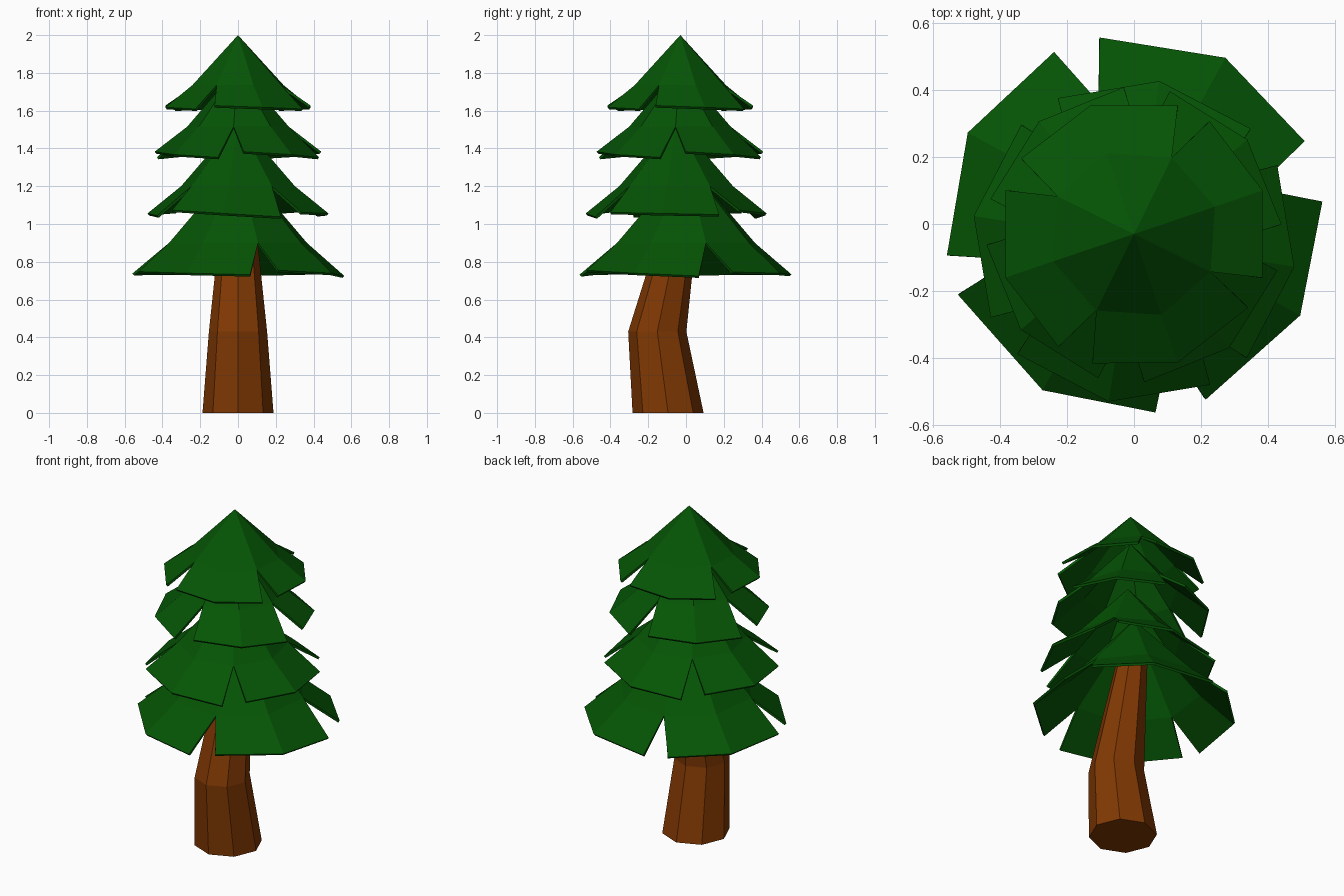
import bpy, bmesh
from math import sin, cos, radians

if "Cube" in bpy.data.objects:
    bpy.data.objects.remove(bpy.data.objects["Cube"])


def material(name, rgb):
    m = bpy.data.materials.new(name)
    m.diffuse_color = (*rgb, 1)
    m.use_nodes = True
    m.node_tree.nodes["Principled BSDF"].inputs["Base Color"].default_value = m.diffuse_color
    return m


GREEN = material("needle green", (0.0015, 0.089, 0.0015))
BROWN = material("bark brown", (0.22, 0.040, 0.001))


def add_object(name, bm, mat):
    me = bpy.data.meshes.new(name)
    bm.to_mesh(me)
    bm.free()
    me.materials.append(mat)
    ob = bpy.data.objects.new(name, me)
    bpy.context.collection.objects.link(ob)
    return ob


def polar(bm, cy, r, angle, z):
    a = radians(angle)
    return bm.verts.new((r * cos(a), cy + r * sin(a), z))


# Trunk: tapering octagonal tube with one bend (z, centre y, radius)
bm = bmesh.new()
rings = [[polar(bm, cy, r, 45 * k, z) for k in range(8)]
         for z, cy, r in [(0, -0.095, 0.188), (0.43, -0.152, 0.154),
                          (1.2, 0.008, 0.073)]]
for low, high in zip(rings, rings[1:]):
    for k in range(8):
        n = (k + 1) % 8
        bm.faces.new((low[k], low[n], high[n], high[k]))
bm.faces.new(rings[0][::-1])
bm.faces.new(rings[-1])
add_object("trunk", bm, BROWN)


# Branch tier: eight-sided cone whose rim flares into four split flaps.
# Each flap may be twisted sideways (degrees) and tilted (drop along its rim).
def tier(name, cy, apex_z, mid_r, mid_z, rim_r, rim_z, turn, half, twists, drops):
    bm = bmesh.new()
    apex = bm.verts.new((0, cy, apex_z))
    mid = [polar(bm, cy, mid_r, turn + 45 * k, mid_z) for k in range(8)]
    for k in range(8):
        bm.faces.new((apex, mid[k], mid[(k + 1) % 8]))
    for flap, (twist, drop) in enumerate(zip(twists, drops)):
        k = 2 * flap
        rim = [polar(bm, cy, rim_r, turn + 45 * k + s * half + abs(s) * twist,
                     rim_z - s * drop) for s in (-1, 0, 1)]
        for j in (0, 1):
            m0, m1 = mid[(k - 1 + j) % 8], mid[(k + j) % 8]
            bm.faces.new((m0, rim[j], rim[j + 1], m1))
    ob = add_object(name, bm, GREEN)
    sol = ob.modifiers.new("thickness", "SOLIDIFY")
    sol.thickness = 0.014
    sol.offset = -1


tier("bottom_branches", 0.0, 1.33, 0.38, 0.90, 0.567, 0.740, -28.8, 37.3,
     (-1.7, 2, 1, -2), (0.015, 0.006, 0.002, 0.008))
tier("lower_branches", -0.052, 1.55, 0.305, 1.20, 0.485, 1.056, -9, 37,
     (0, 0, 0, 0), (0.006, 0.018, 0.012, 0.018))
tier("upper_branches", -0.032, 1.83, 0.27, 1.515, 0.442, 1.368, -50, 36,
     (0, 0, 0, 0), (0.015,) * 4)
tier("top_branches", -0.03, 2.0, 0.255, 1.735, 0.406, 1.618, 18.7, 37.5,
     (0, 0, 0, 1), (0.009,) * 4)
